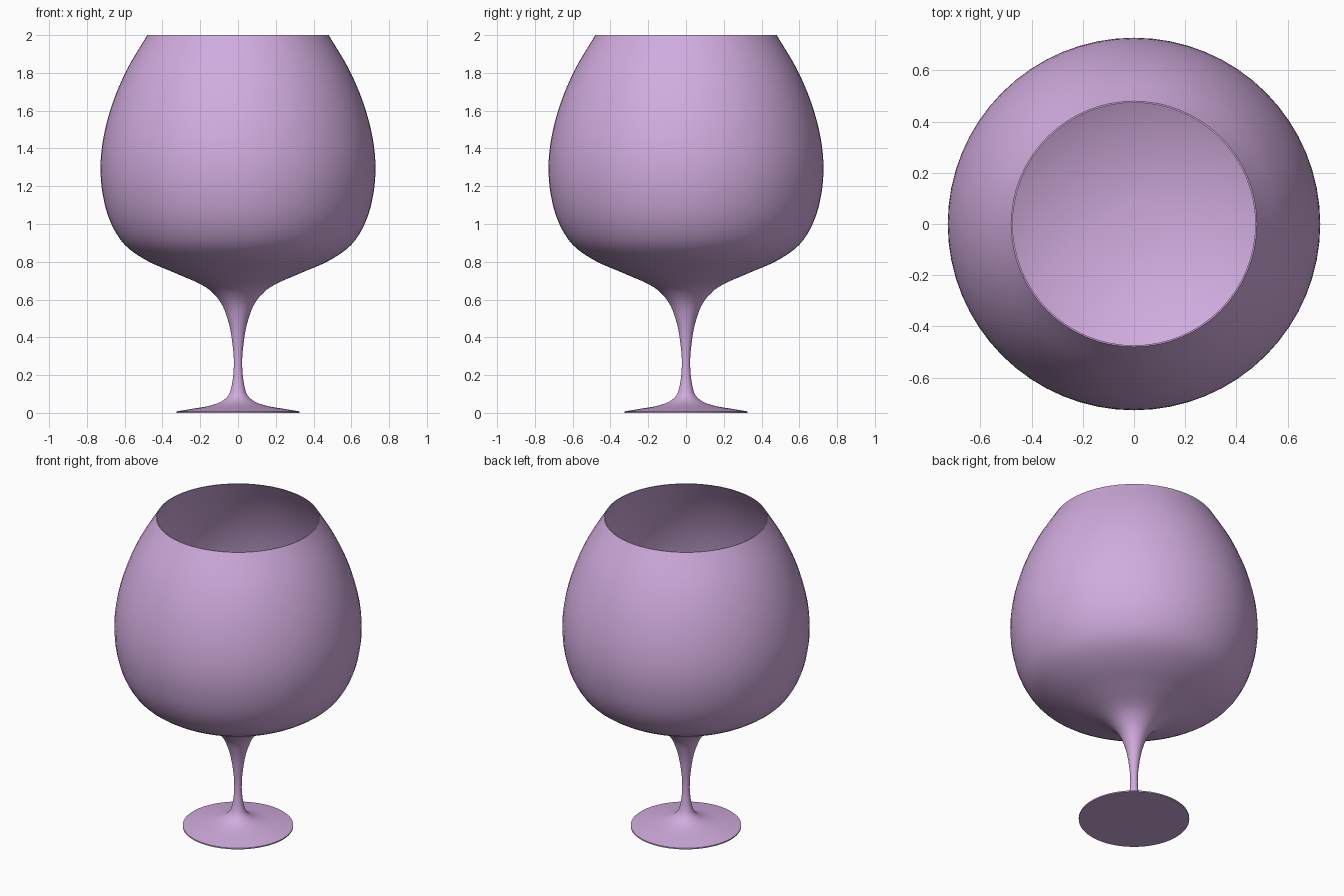
import bpy, bmesh, math
from mathutils import Vector
from mathutils.geometry import interpolate_bezier

cube = bpy.data.objects.get("Cube")
if cube:
    bpy.data.objects.remove(cube)

SIDES = 64

# Half-profiles as (radius, height)
foot_bottom = [(0, 0), (0.325, 0), (0.325, 0.008)]
outer = [(0.325, 0.008), (0.24, 0.022), (0.15, 0.038), (0.08, 0.065), (0.042, 0.11),
         (0.022, 0.25), (0.034, 0.4), (0.056, 0.5), (0.095, 0.59), (0.17, 0.665),
         (0.32, 0.735), (0.48, 0.805), (0.6, 0.89), (0.675, 1.01), (0.715, 1.15),
         (0.728, 1.3), (0.712, 1.46), (0.664, 1.64), (0.587, 1.82), (0.48, 2.0)]
inner = [(0.474, 2.0), (0.581, 1.82), (0.658, 1.64), (0.706, 1.46), (0.722, 1.3),
         (0.709, 1.15), (0.668, 1.01), (0.592, 0.9), (0.47, 0.82), (0.31, 0.757),
         (0.15, 0.722), (0, 0.712)]


def smooth_path(points, steps=4):
    """Pass a smooth curve through the points."""
    p = [Vector((r, 0, z)) for r, z in points]
    p = [2 * p[0] - p[1]] + p + [2 * p[-1] - p[-2]]
    path = [p[1]]
    for a, b, c, d in zip(p, p[1:], p[2:], p[3:]):
        reach = (c - b).length / 3
        path += interpolate_bezier(b, b + (c - a).normalized() * reach,
                                   c - (d - b).normalized() * reach, c, steps + 1)[1:]
    return path


def lathe(name, path, material):
    """Spin a half-profile around the z axis."""
    bm = bmesh.new()
    verts = [bm.verts.new(v) for v in path]
    edges = [bm.edges.new(pair) for pair in zip(verts, verts[1:])]
    bmesh.ops.spin(bm, geom=verts + edges, cent=(0, 0, 0), axis=(0, 0, 1),
                   angle=math.tau, steps=SIDES, use_duplicate=False)
    bmesh.ops.remove_doubles(bm, verts=bm.verts, dist=0.0005)
    bmesh.ops.recalc_face_normals(bm, faces=bm.faces)
    mesh = bpy.data.meshes.new(name)
    bm.to_mesh(mesh)
    bm.free()
    mesh.materials.append(material)
    obj = bpy.data.objects.new(name, mesh)
    bpy.context.collection.objects.link(obj)
    bpy.ops.object.select_all(action='DESELECT')
    obj.select_set(True)
    bpy.context.view_layer.objects.active = obj
    bpy.ops.object.shade_smooth_by_angle(angle=math.radians(40))
    return obj


lilac = bpy.data.materials.new("lilac_glass")
lilac.use_nodes = True
color = (0.64, 0.41, 0.73, 1)
lilac.diffuse_color = color
lilac.node_tree.nodes["Principled BSDF"].inputs["Base Color"].default_value = color

# Foot, stem and hollow bowl in one closed profile
profile = [Vector((r, 0, z)) for r, z in foot_bottom[:-1]]
profile += smooth_path(outer) + smooth_path(inner)
lathe("goblet", profile, lilac)
